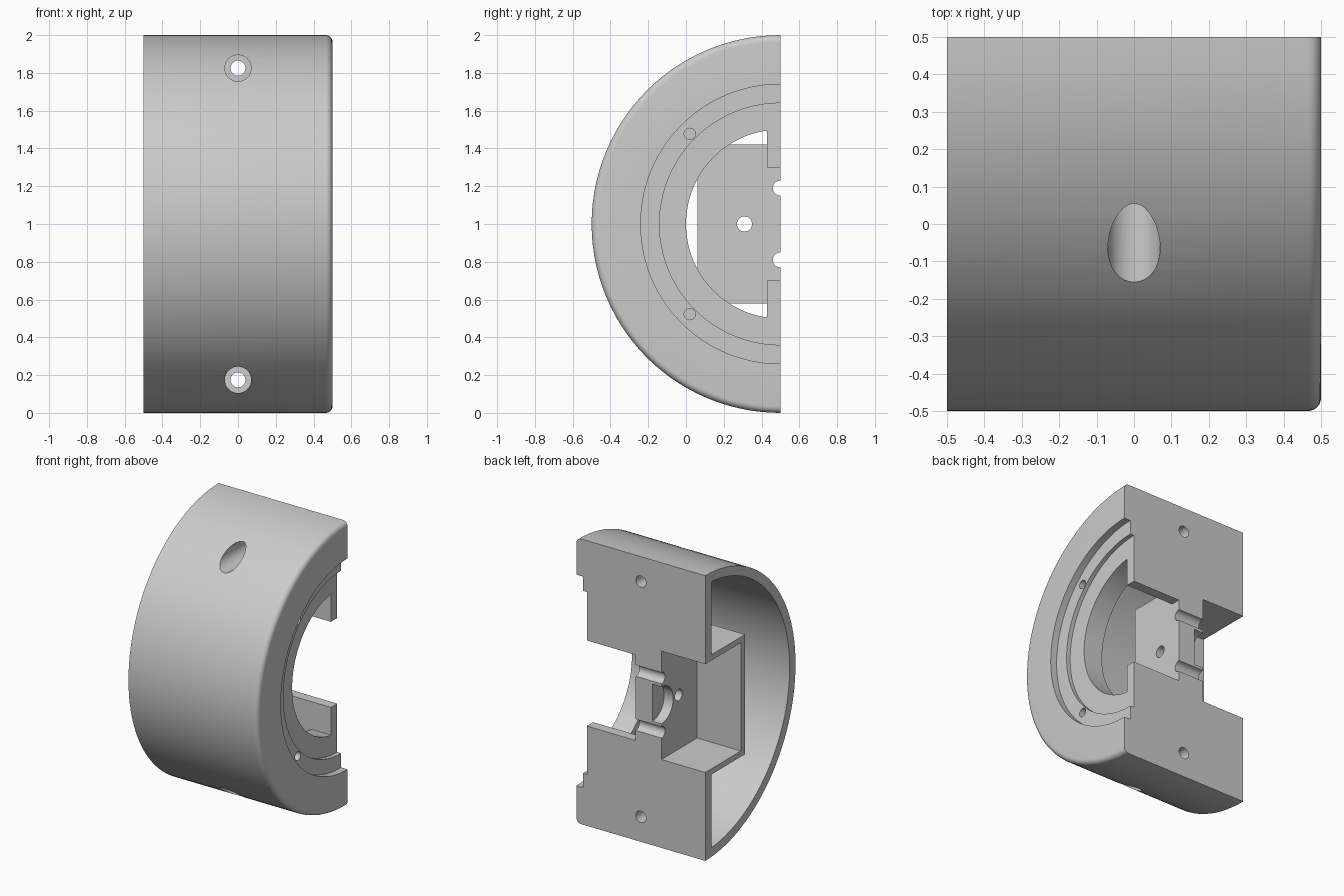
import bpy, bmesh, math
from mathutils import Matrix, Vector

if "Cube" in bpy.data.objects:
    bpy.data.objects.remove(bpy.data.objects["Cube"])

AY, AZ = 0.5, 1.0      # axis of the half cylinder (runs along x)


def make(name, bm):
    bmesh.ops.recalc_face_normals(bm, faces=bm.faces[:])
    me = bpy.data.meshes.new(name)
    bm.to_mesh(me)
    bm.free()
    ob = bpy.data.objects.new(name, me)
    bpy.context.collection.objects.link(ob)
    return ob


def half_turn(name, profile, n=56):
    """Revolve a closed (x, r) profile half a turn about the axis."""
    bm = bmesh.new()
    rings = []
    for i in range(n + 1):
        a = math.pi * i / n
        s, c = (0.0 if i in (0, n) else math.sin(a)), math.cos(a)
        rings.append([bm.verts.new((x, AY - r * s, AZ + r * c)) for x, r in profile])
    m = len(profile)
    for p, q in zip(rings, rings[1:]):
        for j in range(m):
            k = (j + 1) % m
            bm.faces.new((p[j], p[k], q[k], q[j]))
    bm.faces.new(rings[0])
    bm.faces.new(rings[-1])
    return make(name, bm)


def box(name, x, y, z):
    bm = bmesh.new()
    bmesh.ops.create_cube(bm, size=1)
    for v in bm.verts:
        v.co = Vector([(r[0] + r[1]) / 2 + c * (r[1] - r[0]) for r, c in zip((x, y, z), v.co)])
    return make(name, bm)


def rod(name, axis, a, b, u, v, r, n=32):
    """Cylinder from a to b along x (u, v = y, z) or along y (u, v = x, z)."""
    bm = bmesh.new()
    mid = (a + b) / 2
    if axis == 'x':
        mat = Matrix.Translation((mid, u, v)) @ Matrix.Rotation(math.pi / 2, 4, 'Y')
    else:
        mat = Matrix.Translation((u, mid, v)) @ Matrix.Rotation(math.pi / 2, 4, 'X')
    bmesh.ops.create_cone(bm, cap_ends=True, segments=n, radius1=r, radius2=r,
                          depth=b - a, matrix=mat)
    return make(name, bm)


def combine(target, other, op):
    mod = target.modifiers.new(op, 'BOOLEAN')
    mod.operation, mod.solver, mod.object = op, 'EXACT', other
    bpy.context.view_layer.objects.active = target
    bpy.ops.object.modifier_apply(modifier=mod.name)
    bpy.data.objects.remove(other)


# Outer shell with rounded front edge, stepped recess and round opening
F = 0.035
fillet = [(0.5 - F + F * math.sin(t), 1 - F + F * math.cos(t))
          for t in [math.pi / 2 * i / 6 for i in range(7)]]
profile = [(-0.5, 1)] + fillet + [(0.5, 0.74), (0.45, 0.74), (0.45, 0.64), (0.42, 0.64),
                                  (0.42, 0.5), (0.27, 0.5), (0.27, 0.935), (-0.5, 0.935)]
housing = half_turn("half_housing", profile)

# Flat joint plates and screw bosses, top and bottom
for s in (1, -1):
    z = sorted((AZ + s * 0.3, AZ + s * 0.96))
    combine(housing, box("joint_plate", (-0.5, 0.42), (0.43, 0.5), z), 'UNION')
    boss = rod("screw_boss", 'y', -0.3, 0.47, 0, AZ + s * 0.825, 0.11)
    core = rod("boss_trim", 'x', -0.4, 0.4, AY, AZ, 0.97, 112)
    combine(boss, core, 'INTERSECT')
    combine(housing, boss, 'UNION')

# Central channel with thick end block
combine(housing, box("channel", (-0.5, 0.04), (0.06, 0.5), (0.58, 1.42)), 'UNION')
combine(housing, box("channel_cut", (-0.6, -0.16), (0.105, 0.6), (0.62, 1.38)), 'DIFFERENCE')

# Half-round seat and cable hole in the end block
combine(housing, rod("seat_cut", 'x', -0.3, -0.09, AY, AZ, 0.13), 'DIFFERENCE')
combine(housing, rod("cable_cut", 'x', -0.3, 0.2, 0.31, AZ, 0.04), 'DIFFERENCE')

# Mirrored holes: grooves, pin holes, counterbored screws
for s in (1, -1):
    for cut in (rod("groove_cut", 'x', -0.3, 0.2, AY, AZ + s * 0.19, 0.04),
                rod("pin_cut", 'x', 0.35, 0.6, 0.02, AZ + s * 0.477, 0.03),
                rod("screw_cut", 'y', -0.6, 0.7, 0, AZ + s * 0.825, 0.04),
                rod("counterbore_cut", 'y', -0.6, 0.2, 0, AZ + s * 0.825, 0.07)):
        combine(housing, cut, 'DIFFERENCE')

# Shading
bpy.ops.object.select_all(action='DESELECT')
housing.select_set(True)
bpy.context.view_layer.objects.active = housing
bpy.ops.object.shade_smooth_by_angle(angle=math.radians(30))
